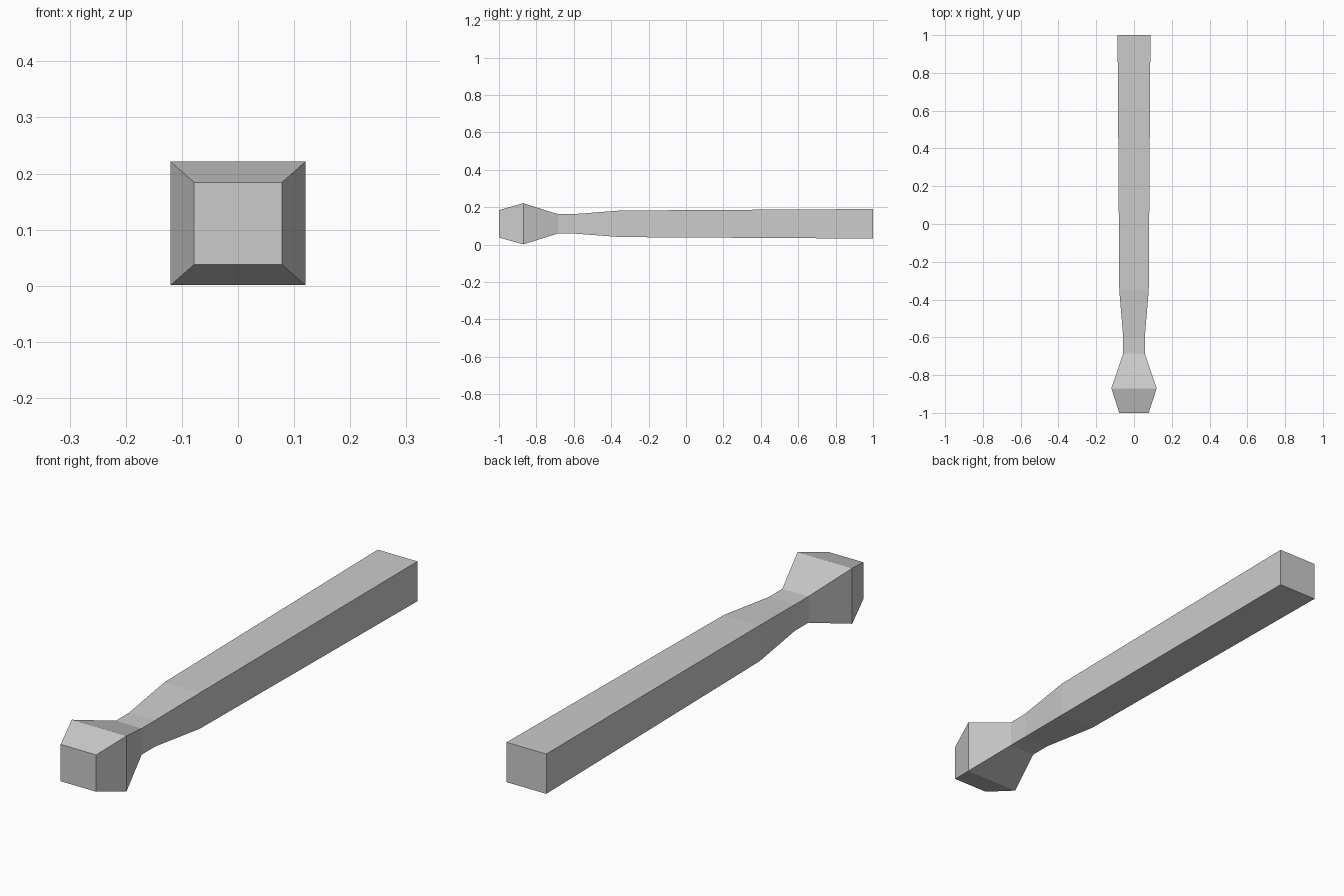
import bpy
import bmesh

cube = bpy.data.objects.get("Cube")
if cube:
    bpy.data.objects.remove(cube, do_unlink=True)

# Single plain grey
grey = bpy.data.materials.new("light_grey")
grey.use_nodes = True
colour = (0.6, 0.6, 0.6, 1)
grey.diffuse_color = colour
grey.node_tree.nodes["Principled BSDF"].inputs["Base Color"].default_value = colour

# Rectangular sections along the bar: y, half width, half height
CENTRE_Z = 0.111
SECTIONS = [
    (-1.0, 0.078, 0.073),    # front face of the knob
    (-0.87, 0.12, 0.11),     # widest ring of the knob
    (-0.685, 0.057, 0.052),  # neck
    (-0.6, 0.057, 0.052),
    (-0.35, 0.078, 0.071),   # start of the shaft
    (1.0, 0.087, 0.079),     # back end
]
CORNERS = [(-1, -1), (1, -1), (1, 1), (-1, 1)]

# Loft the sections into one closed bar
bm = bmesh.new()
rings = [[bm.verts.new((sx * w, y, CENTRE_Z + sz * h)) for sx, sz in CORNERS]
         for y, w, h in SECTIONS]
for a, b in zip(rings, rings[1:]):
    for i in range(4):
        j = (i + 1) % 4
        bm.faces.new((a[i], a[j], b[j], b[i]))
bm.faces.new(rings[0])
bm.faces.new(rings[-1])
bmesh.ops.recalc_face_normals(bm, faces=bm.faces)

mesh = bpy.data.meshes.new("handle_bar")
bm.to_mesh(mesh)
bm.free()
mesh.materials.append(grey)
bar = bpy.data.objects.new("handle_bar", mesh)
bpy.context.collection.objects.link(bar)
